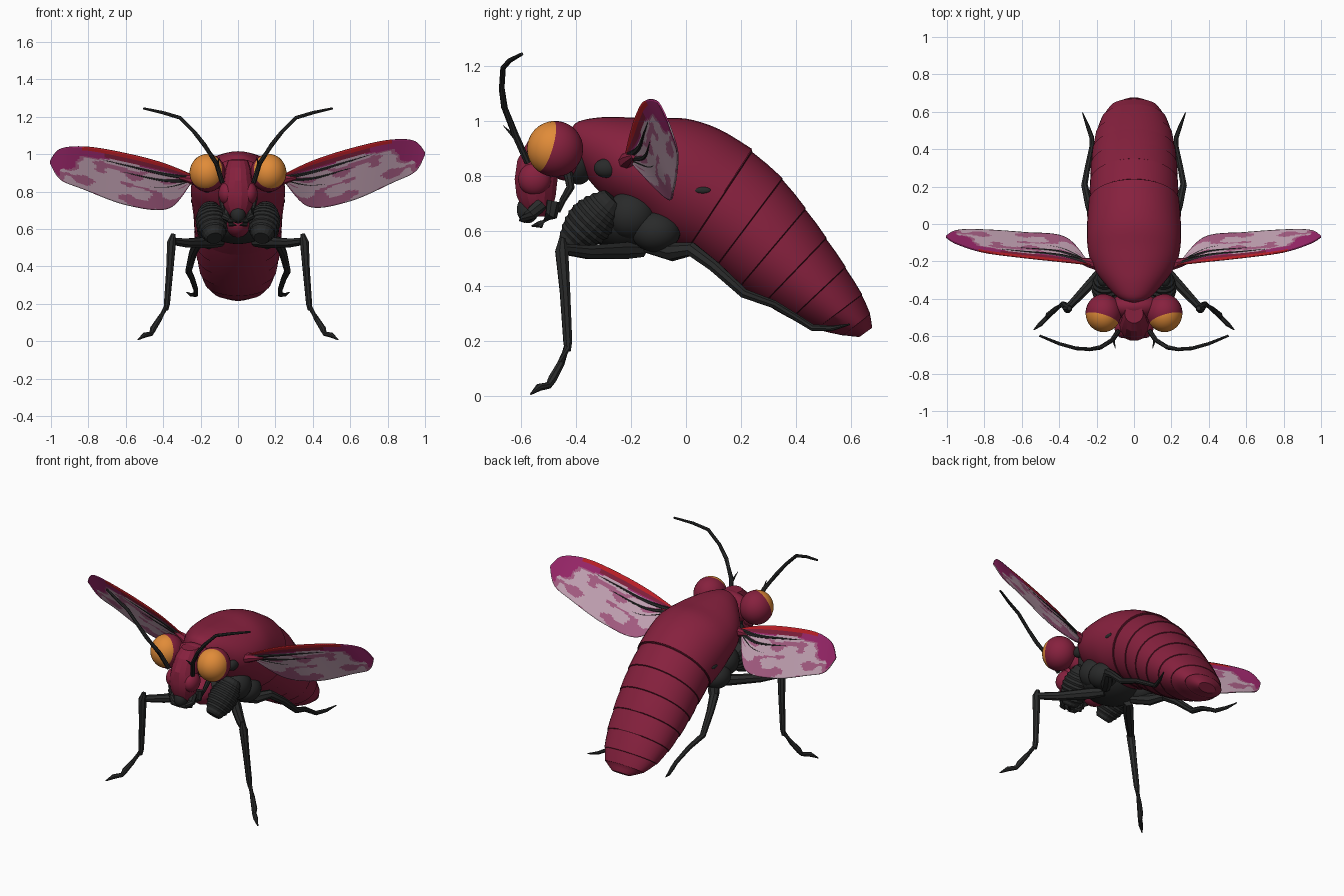
import bpy, bmesh, math
from mathutils import Vector, Matrix, noise

if "Cube" in bpy.data.objects:
    bpy.data.objects.remove(bpy.data.objects["Cube"])


def material(name, rgb):
    m = bpy.data.materials.new(name)
    m.diffuse_color = (*rgb, 1)
    m.use_nodes = True
    m.node_tree.nodes["Principled BSDF"].inputs["Base Color"].default_value = m.diffuse_color
    return m


WINE = material("wine red shell", (0.24, 0.015, 0.048))
DARK = material("dark wine groove", (0.07, 0.006, 0.016))
BLACK = material("charcoal", (0.022, 0.023, 0.023))
ORANGE = material("amber eye", (0.75, 0.26, 0.04))
MAGENTA = material("magenta wing tip", (0.36, 0.022, 0.16))
PALE = material("pale pink membrane", (0.60, 0.40, 0.50))
PINK = material("dusty pink membrane", (0.42, 0.12, 0.25))
RED = material("bright red wing edge", (0.55, 0.015, 0.022))


def finish(name, bm, mats, mirror=False, angle=35, thick=0):
    bmesh.ops.recalc_face_normals(bm, faces=bm.faces)
    me = bpy.data.meshes.new(name)
    for f in bm.faces:
        f.smooth = True
    bm.to_mesh(me)
    bm.free()
    me.set_sharp_from_angle(angle=math.radians(angle))
    for m in mats:
        me.materials.append(m)
    ob = bpy.data.objects.new(name, me)
    bpy.context.collection.objects.link(ob)
    if thick:
        s = ob.modifiers.new("Thickness", 'SOLIDIFY')
        s.thickness, s.offset = thick, 0
    if mirror:
        ob.modifiers.new("Mirror", 'MIRROR')
    return ob


def spline(pts, n):
    """Catmull-Rom through tuples of any length, n steps per span."""
    out = []
    for i in range(len(pts) - 1):
        p0, p1, p2, p3 = (pts[max(0, min(len(pts) - 1, i + k))] for k in (-1, 0, 1, 2))
        for s in range(n):
            t = s / n
            out.append(tuple(0.5 * (2 * b + (c - a) * t + (2 * a - 5 * b + 4 * c - d) * t * t
                                    + (3 * b - a - 3 * c + d) * t ** 3)
                             for a, b, c, d in zip(p0, p1, p2, p3)))
    return out + [tuple(pts[-1])]


def ring(c, a, b, n):
    return [c + a * math.cos(2 * math.pi * k / n) + b * math.sin(2 * math.pi * k / n) for k in range(n)]


def loft(name, rings, mats, rule=None, **kw):
    bm = bmesh.new()
    vs = [[bm.verts.new(p) for p in r] for r in rings]
    n = len(rings[0])
    for i in range(len(vs) - 1):
        for k in range(n):
            f = bm.faces.new((vs[i][k], vs[i][(k + 1) % n], vs[i + 1][(k + 1) % n], vs[i + 1][k]))
            f.material_index = rule(i) if rule else 0
    bm.faces.new(vs[0])
    bm.faces.new(vs[-1])
    return finish(name, bm, mats, **kw)


def tube(name, pts, mat, sides=8, **kw):
    """Points are (x, y, z, radius)."""
    ps = [Vector(p[:3]) for p in pts]
    rings = []
    for i, p in enumerate(ps):
        t = (ps[min(i + 1, len(ps) - 1)] - ps[max(i - 1, 0)]).normalized()
        ref = Vector((0.3, 0.2, 1)) if abs(t.z) < 0.8 else Vector((0.3, 1, 0.2))
        a = t.cross(ref).normalized()
        rings.append(ring(p, a * pts[i][3], t.cross(a) * pts[i][3], sides))
    return loft(name, rings, [mat], **kw)


def ellipsoid(name, c, r, mats, pole=(0, 0, 1), cut=None, **kw):
    """Second material goes on the cap around the pole direction."""
    bm = bmesh.new()
    bmesh.ops.create_uvsphere(bm, u_segments=28, v_segments=18, radius=1)
    if cut is not None:
        for f in bm.faces:
            f.material_index = int(f.calc_center_median().z > cut)
    q = Vector(pole).to_track_quat('Z', 'Y').to_matrix().to_4x4()
    bm.transform(Matrix.Translation(c) @ Matrix.Diagonal((*r, 1)) @ q)
    return finish(name, bm, mats, **kw)


def section(s, k=1.0, n=36):
    """Body ring from (top y, top z, bottom y, bottom z, half width)."""
    top, bot = Vector((0, s[0], s[1])), Vector((0, s[2], s[3]))
    return ring((top + bot) / 2, Vector((s[4] * k, 0, 0)), (top - bot) / 2 * k, n)


# Thorax shield
thorax = [(-.42, .97, -.40, .86, .05), (-.39, 1.0, -.37, .81, .10), (-.31, 1.015, -.33, .76, .155),
          (-.22, 1.015, -.28, .71, .207), (-.12, 1.012, -.22, .67, .24), (0, 1.01, -.15, .62, .252),
          (.12, .972, -.09, .57, .25), (.24, .90, -.0, .53, .243)]
loft("thorax_shield", [section(s) for s in spline(thorax, 4)], [WINE])

# Abdomen: stepped segments with thin dark grooves
ab = [(.13, .96, -.08, .58, .24), (.24, .895, .0, .53, .238), (.35, .795, .10, .462, .236),
      (.435, .685, .19, .395, .232), (.51, .578, .28, .338, .222), (.58, .472, .38, .283, .205),
      (.64, .372, .47, .243, .175), (.67, .30, .57, .222, .13), (.677, .25, .63, .216, .06)]
rings, grooves = [], []
for a, b in zip(ab, ab[1:]):
    for t, k in ((.03, .982), (.5, 1), (1, 1)):
        rings.append(section([p + (q - p) * t for p, q in zip(a, b)], k))
    grooves.append(len(rings) - 1)
loft("abdomen", rings, [WINE, DARK], rule=lambda i: int(i in grooves), angle=30)

# Side spiracles and shoulder plates
ellipsoid("spiracle", (.244, .06, .75), (.008, .03, .012), [BLACK], mirror=True)
ellipsoid("shoulder_plate", (.165, -.29, .83), (.03, .045, .035), [BLACK], mirror=True)

# Chest underside
ellipsoid("chest", (0, -.19, .64), (.19, .18, .12), [BLACK])
ellipsoid("chest_side_plate", (.13, -.20, .66), (.085, .09, .09), [BLACK], mirror=True)
ellipsoid("middle_plate", (.14, -.11, .60), (.08, .09, .075), [BLACK], mirror=True)
ellipsoid("breast_plate", (0, -.33, .64), (.07, .1, .085), [WINE])

# Head
face = [(.97, -.48, .05, .05), (.93, -.505, .065, .07), (.86, -.535, .075, .08), (.79, -.545, .092, .08),
        (.73, -.545, .08, .073), (.68, -.54, .055, .055), (.655, -.54, .03, .03)]
loft("face", [ring(Vector((0, y, z)), Vector((hx, 0, 0)), Vector((0, hy, 0)), 14)
              for z, y, hx, hy in face], [WINE], angle=18)
ellipsoid("head_back", (0, -.44, .88), (.14, .07, .095), [WINE])
ellipsoid("neck", (0, -.39, .86), (.09, .06, .09), [BLACK])
ellipsoid("cheek", (.06, -.55, .79), (.045, .06, .06), [WINE], mirror=True)

# Eyes: amber cap on a red globe
ellipsoid("eye", (.163, -.476, .90), (.096, .102, .102), [WINE, ORANGE],
          pole=(.25, -.9, .27), cut=.38, mirror=True)

# Mouthparts
ellipsoid("upper_lip", (0, -.575, .68), (.04, .04, .05), [BLACK])
tube("mandible", [(.05, -.53, .70, .028), (.065, -.56, .665, .024), (.045, -.59, .645, .015),
                  (.01, -.605, .64, .003)], BLACK, mirror=True)
tube("lower_mandible", [(.06, -.48, .71, .028), (.06, -.49, .66, .024), (.04, -.53, .625, .014),
                        (.01, -.56, .62, .003)], BLACK, mirror=True)
tube("palp", [(.08, -.43, .82, .018), (.09, -.42, .76, .016), (.08, -.45, .71, .012),
              (.07, -.46, .67, .003)], BLACK, mirror=True)

# Antennae with a short bristle
ant = [(.085, -.575, .85, .013), (.115, -.62, .95, .013), (.18, -.66, 1.05, .012), (.235, -.67, 1.12, .011),
       (.31, -.665, 1.195, .01), (.40, -.64, 1.222, .009), (.505, -.597, 1.245, .006)]
tube("antenna", ant, BLACK, mirror=True)
tube("antenna_bristle", [(.11, -.62, .94, .009), (.1, -.665, .985, .001)], BLACK, sides=5, mirror=True)

# Front legs: ribbed hip, horizontal thigh, upright shin, foot
hip = []
for i in range(19):
    t = i / 18
    r = (.025 + .06 * math.sin(math.pi * (.1 + .8 * t))) * (1.03 if i % 2 else .95)
    hip.append((.155 - .03 * t, -.265 - .165 * t, .72 - .17 * t, r))
tube("front_hip", hip, BLACK, sides=16, mirror=True, angle=15)
tube("front_thigh", [(.09, -.16, .53, .025), (.14, -.22, .53, .033), (.27, -.36, .525, .026),
                     (.35, -.445, .535, .02)], BLACK, mirror=True)
tube("front_shin", [(.345, -.45, .575, .012), (.355, -.452, .53, .025), (.365, -.44, .38, .02),
                    (.38, -.43, .20, .017), (.385, -.43, .165, .012)], BLACK, mirror=True)
tube("front_foot", [(.38, -.428, .19, .014), (.42, -.455, .12, .014), (.455, -.485, .065, .017),
                    (.465, -.50, .04, .013), (.50, -.535, .033, .014), (.535, -.565, .008, .003)],
     BLACK, mirror=True)

# Hind legs along the abdomen
hind = [(.1, -.14, .55, .03), (.16, -.05, .525, .034), (.21, .02, .535, .027), (.24, .10, .475, .022),
        (.265, .21, .375, .018), (.245, .32, .335, .015), (.225, .42, .275, .013), (.225, .46, .25, .013),
        (.25, .53, .248, .01), (.275, .595, .262, .003)]
tube("hind_leg", hind, BLACK, mirror=True)

# Wings: mottled sheet between a leading and a trailing curve
lead = spline([(.22, -.22, .88), (.40, -.20, .965), (.60, -.178, 1.03), (.80, -.15, 1.075),
               (.94, -.105, 1.072), (1.0, -.07, 1.01)], 16)
trail = spline([(.25, -.20, .85), (.38, -.07, .72), (.60, -.045, .75), (.83, -.03, .85),
                (.95, -.035, .91), (1.0, -.065, 1.0)], 16)
NU, NV = len(lead) - 1, 36


def wing_point(i, v, side):
    p = Vector(lead[i]).lerp(Vector(trail[i]), v)
    if side < 0:  # the left wing hangs a little lower
        p = Matrix.Rotation(.06, 3, 'Y') @ (p - Vector(lead[0])) + Vector(lead[0])
        p.x = -p.x
    return p


def wing_colour(u, v):
    n = noise.noise(Vector((u * 8, v * 7, 3.3)))
    if v < .07 and u < .62:
        return 2
    if v < .17 and u < .5:
        return 4
    if u + .12 * n > .64 + .3 * v * v or v < .2 + .1 * n:
        return 3
    return 1 if n > .1 - .12 * (u > .5) else 0


for side, label in ((1, "right"), (-1, "left")):
    bm = bmesh.new()
    g = [[bm.verts.new(wing_point(i, j / NV, side)) for j in range(NV + 1)] for i in range(NU + 1)]
    for i in range(NU):
        for j in range(NV):
            f = bm.faces.new((g[i][j], g[i + 1][j], g[i + 1][j + 1], g[i][j + 1]))
            f.material_index = wing_colour((i + .5) / NU, (j + .5) / NV)
    finish(label + "_wing", bm, [PALE, PINK, RED, MAGENTA, WINE], thick=.006)
    # Veins: start chord, end chord, length, radius
    for v, v2, end, r in ((.25, .22, 48, .013), (.4, .36, 40, .012), (.5, .6, 50, .005)):
        tube(label + "_wing_vein", [(*wing_point(i, v + (v2 - v) * i / end, side), r * (1.1 - i / end))
                                    for i in range(0, end + 1, 2)], BLACK, sides=6)
    # Wing root
    tube(label + "_wing_root", [(side * .18, -.22, .85, .035), (side * .25, -.205, .865, .025),
                                (side * .31, -.19, .875, .01)], WINE)
